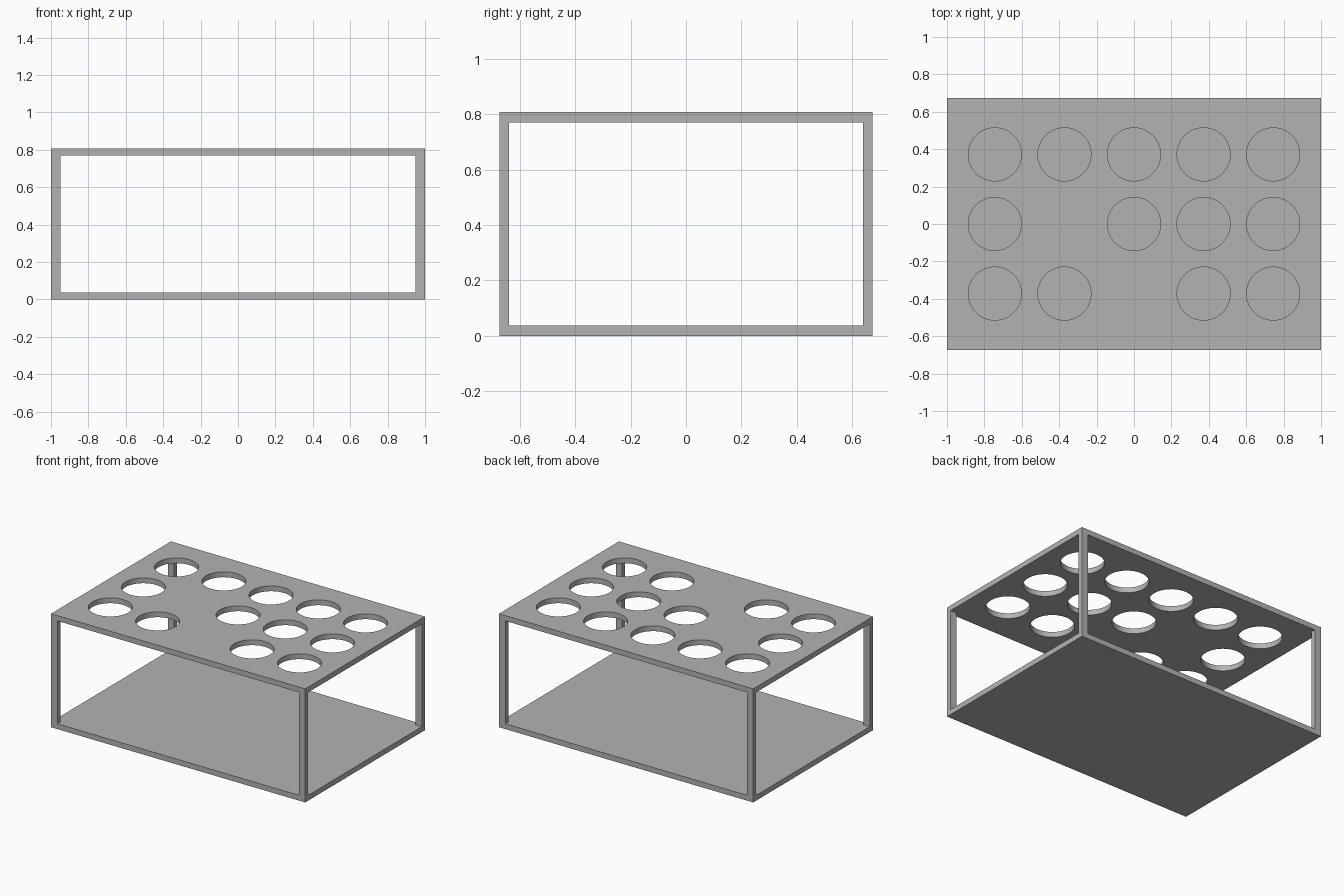
import bpy, bmesh
from math import radians
from mathutils import Matrix, Vector

if "Cube" in bpy.data.objects:
    bpy.data.objects.remove(bpy.data.objects["Cube"])

LENGTH, DEPTH, HEIGHT = 2.0, 1.346, 0.808
PLATE = 0.038
POST_X, POST_Y = 0.05, 0.034
HOLE_RADIUS, PITCH = 0.142, 0.372
SOLID_SPOTS = {(-1, 0), (0, -1)}

grey = bpy.data.materials.new("grey plastic")
grey.use_nodes = True
colour = (0.45, 0.45, 0.45, 1)
grey.diffuse_color = colour
grey.node_tree.nodes["Principled BSDF"].inputs["Base Color"].default_value = colour


def finish(name, bm):
    mesh = bpy.data.meshes.new(name)
    bm.to_mesh(mesh)
    bm.free()
    mesh.materials.append(grey)
    obj = bpy.data.objects.new(name, mesh)
    bpy.context.collection.objects.link(obj)
    return obj


def box(name, size, centre):
    bm = bmesh.new()
    place = Matrix.Translation(centre) @ Matrix.Diagonal(Vector((*size, 1)))
    bmesh.ops.create_cube(bm, size=1, matrix=place)
    return finish(name, bm)


# Base and top plates
box("base_plate", (LENGTH, DEPTH, PLATE), (0, 0, PLATE / 2))
top = box("top_plate", (LENGTH, DEPTH, PLATE), (0, 0, HEIGHT - PLATE / 2))

# Corner posts
for side, sx in (("right", -1), ("left", 1)):
    for end, sy in (("front", -1), ("back", 1)):
        box(f"{end}_{side}_post", (POST_X, POST_Y, HEIGHT - 2 * PLATE),
            (sx * (LENGTH - POST_X) / 2, sy * (DEPTH - POST_Y) / 2, HEIGHT / 2))

# Round holes through the top plate, leaving two spots solid
bm = bmesh.new()
for col in range(-2, 3):
    for row in range(-1, 2):
        if (col, row) not in SOLID_SPOTS:
            bmesh.ops.create_cone(
                bm, cap_ends=True, segments=64, radius1=HOLE_RADIUS,
                radius2=HOLE_RADIUS, depth=4 * PLATE,
                matrix=Matrix.Translation((col * PITCH, row * PITCH, HEIGHT - PLATE / 2)))
cutter = finish("hole_cutter", bm)
cutter.hide_render = True

cut = top.modifiers.new("holes", "BOOLEAN")
cut.operation = "DIFFERENCE"
cut.solver = "EXACT"
cut.object = cutter
bpy.ops.object.select_all(action="DESELECT")
top.select_set(True)
bpy.context.view_layer.objects.active = top
bpy.ops.object.modifier_apply(modifier=cut.name)
bpy.data.objects.remove(cutter)
bpy.ops.object.shade_smooth_by_angle(angle=radians(30))
